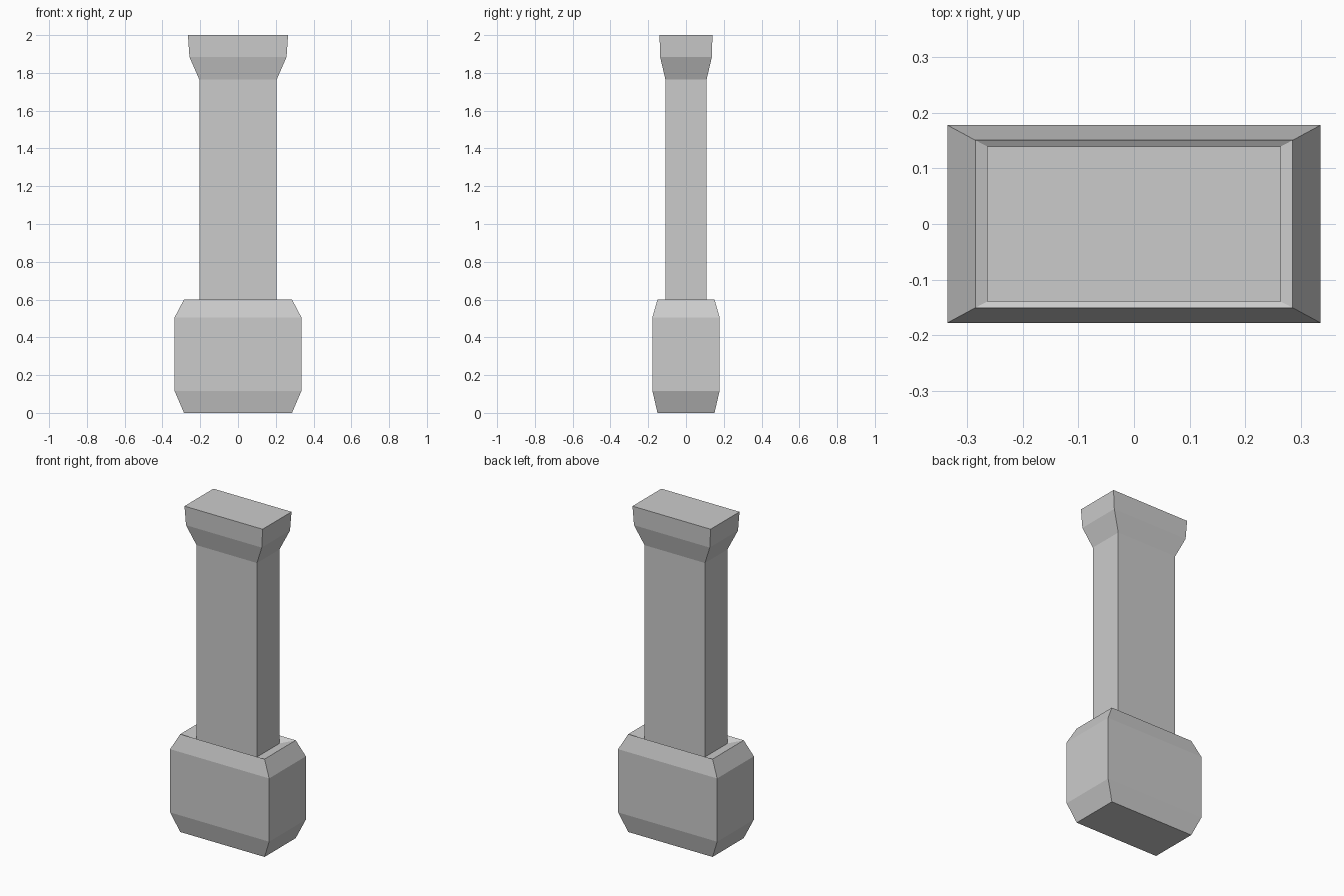
import bpy, bmesh

if "Cube" in bpy.data.objects:
    bpy.data.objects.remove(bpy.data.objects["Cube"])

# Rectangular outline (half width x, half depth y, height z), from the floor up
PROFILE = [
    # base block with bevelled ends
    (0.286, 0.151, 0.0), (0.336, 0.178, 0.117), (0.336, 0.178, 0.505), (0.286, 0.151, 0.60),
    # shallow sunken top of the base, then the shaft
    (0.205, 0.109, 0.575), (0.205, 0.109, 1.765),
    # flared cap
    (0.257, 0.137, 1.884), (0.265, 0.14, 2.0),
]


def loft(name, profile):
    """Join rectangular rings into one closed solid."""
    bm = bmesh.new()
    rings = [[bm.verts.new((sx * x, sy * y, z))
              for sx, sy in ((-1, -1), (1, -1), (1, 1), (-1, 1))]
             for x, y, z in profile]
    for low, high in zip(rings, rings[1:]):
        for i in range(4):
            j = (i + 1) % 4
            bm.faces.new((low[i], low[j], high[j], high[i]))
    bm.faces.new(rings[0][::-1])
    bm.faces.new(rings[-1])
    bmesh.ops.recalc_face_normals(bm, faces=bm.faces[:])
    mesh = bpy.data.meshes.new(name)
    bm.to_mesh(mesh)
    bm.free()
    obj = bpy.data.objects.new(name, mesh)
    bpy.context.collection.objects.link(obj)
    return obj


# Base, shaft and cap as one continuous pillar
loft("pillar", PROFILE)
